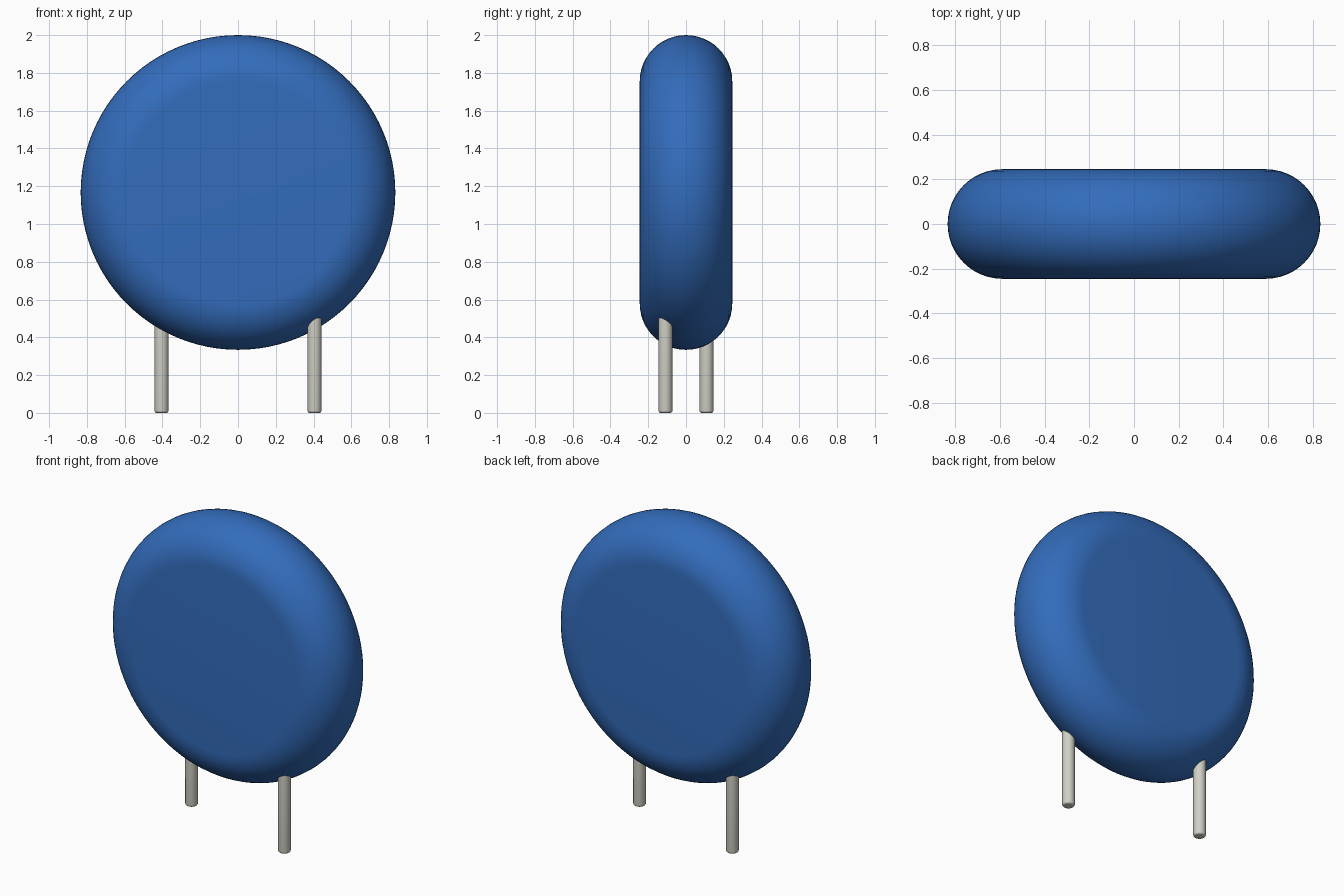
import bpy, bmesh, math

cube = bpy.data.objects.get("Cube")
if cube:
    bpy.data.objects.remove(cube, do_unlink=True)


def make_material(name, rgb):
    mat = bpy.data.materials.new(name)
    mat.use_nodes = True
    mat.diffuse_color = (*rgb, 1)
    mat.node_tree.nodes["Principled BSDF"].inputs["Base Color"].default_value = (*rgb, 1)
    return mat


def lathe(name, profile, mat, location, segments, tilt=0.0):
    """Spin a (radius, height) profile that starts and ends on the axis."""
    bm = bmesh.new()
    verts = [bm.verts.new((r, 0, h)) for r, h in profile]
    edges = [bm.edges.new(pair) for pair in zip(verts, verts[1:])]
    bmesh.ops.spin(bm, geom=verts + edges, cent=(0, 0, 0), axis=(0, 0, 1),
                   angle=math.tau, steps=segments, use_duplicate=False)
    bmesh.ops.remove_doubles(bm, verts=bm.verts, dist=1e-5)
    bmesh.ops.recalc_face_normals(bm, faces=bm.faces)
    mesh = bpy.data.meshes.new(name)
    bm.to_mesh(mesh)
    bm.free()
    mesh.materials.append(mat)
    obj = bpy.data.objects.new(name, mesh)
    obj.location = location
    obj.rotation_euler.x = tilt
    bpy.context.collection.objects.link(obj)
    bpy.ops.object.select_all(action="DESELECT")
    obj.select_set(True)
    bpy.context.view_layer.objects.active = obj
    bpy.ops.object.shade_smooth_by_angle(angle=math.radians(30))
    return obj


def arc(r, h, radius, start, end, steps):
    angles = [math.radians(start + (end - start) * i / steps) for i in range(steps + 1)]
    return [(r + radius * math.cos(a), h + radius * math.sin(a)) for a in angles]


blue = make_material("blue coating", (0.033, 0.15, 0.5))
metal = make_material("pale metal", (0.64, 0.635, 0.57))

# Upright disc with a fully rounded rim
RADIUS, HALF = 0.833, 0.245
rim = arc(RADIUS - HALF, 0, HALF, -90, 90, 24)
lathe("disc_body", [(0, -HALF)] + rim + [(0, HALF)], blue,
      (0, 0, 2 - RADIUS), 96, math.pi / 2)

# Two staggered round pins with softened lower ends
PIN, SOFT, TOP = 0.037, 0.012, 0.58
tip = arc(PIN - SOFT, SOFT, SOFT, -90, 0, 4)
for name, side in (("left_pin", 1), ("right_pin", -1)):
    lathe(name, [(0, 0)] + tip + [(PIN, TOP), (0, TOP)], metal,
          (0.405 * side, -0.109 * side, 0), 32)
